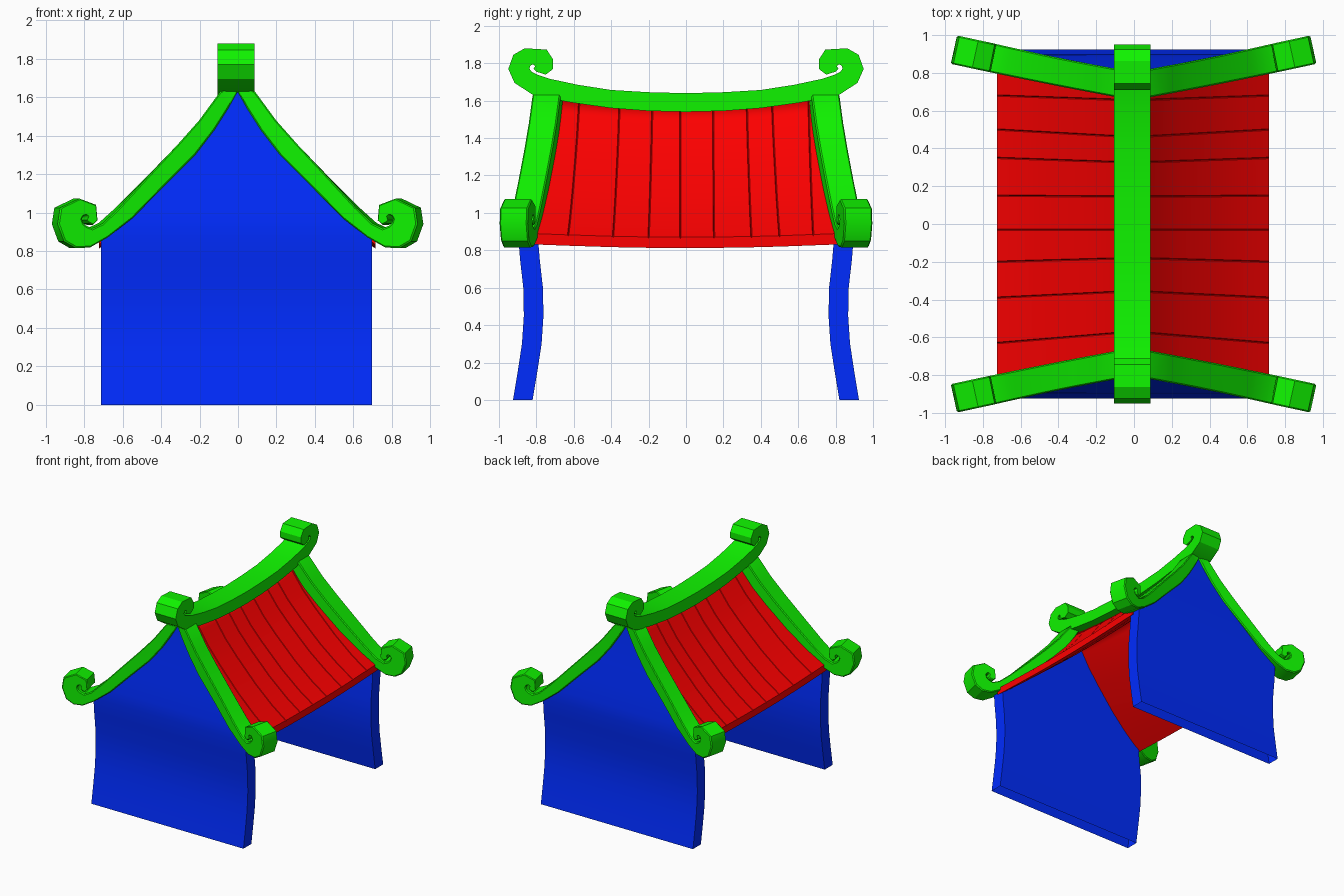
import bpy, bmesh
from math import radians

if "Cube" in bpy.data.objects:
    bpy.data.objects.remove(bpy.data.objects["Cube"])


def material(name, rgb):
    m = bpy.data.materials.new(name)
    m.diffuse_color = (*rgb, 1)
    m.use_nodes = True
    m.node_tree.nodes["Principled BSDF"].inputs["Base Color"].default_value = m.diffuse_color
    return m


RED = material("red", (1, 0.0, 0.0))
GREEN = material("green", (0.005, 0.9, 0.0))
BLUE = material("blue", (0.0, 0.025, 1))


def loft(name, rings, mat, mirror, bevel=0, x=0):
    """Skin a run of equal sections (open start, capped end), mirror, chamfer."""
    bm = bmesh.new()
    rows = [[bm.verts.new(p) for p in r] for r in rings]
    n = len(rows[0])
    for a, b in zip(rows, rows[1:]):
        for i in range(n):
            j = (i + 1) % n
            bm.faces.new((a[i], a[j], b[j], b[i]))
    bm.faces.new(rows[-1])
    bmesh.ops.recalc_face_normals(bm, faces=bm.faces)
    me = bpy.data.meshes.new(name)
    bm.to_mesh(me)
    bm.free()
    me.materials.append(mat)
    ob = bpy.data.objects.new(name, me)
    ob.location.x = x
    bpy.context.collection.objects.link(ob)
    bpy.ops.object.select_all(action='DESELECT')
    ob.select_set(True)
    bpy.context.view_layer.objects.active = ob
    bpy.ops.object.shade_smooth_by_angle(angle=radians(30))
    mod = ob.modifiers.new("Mirror", 'MIRROR')
    mod.use_axis = mirror
    mod.merge_threshold = 0.0005
    if bevel:
        mod = ob.modifiers.new("Bevel", 'BEVEL')
        mod.width, mod.segments = bevel, 1
        mod.limit_method, mod.angle_limit = 'ANGLE', 1.2
    return ob


# Gable walls: height, half width, outer face y
wall = [(0, .705, .925), (.15, .705, .9), (.3, .705, .877), (.45, .705, .867),
        (.6, .705, .87), (.75, .705, .887), (.875, .705, .897), (.98, .565, .887),
        (1.13, .405, .865), (1.31, .225, .835), (1.55, .053, .8), (1.64, .004, .79)]
loft("gable_wall", [[(-w, y, z), (w, y, z), (w, y - .105, z), (-w, y - .105, z)]
                    for z, w, y in wall], BLUE, (False, True, False), x=-.007)

# Ridge beam with scrolled ends: outer (y, z), inner (y, z)
ridge = [(0, 1.54, 0, 1.64), (.2, 1.545, .2, 1.645), (.4, 1.56, .4, 1.657),
         (.6, 1.588, .58, 1.685), (.75, 1.615, .73, 1.717), (.82, 1.632, .79, 1.737),
         (.917, 1.695, .825, 1.754), (.95, 1.77, .838, 1.772), (.923, 1.845, .831, 1.788),
         (.862, 1.88, .82, 1.793), (.745, 1.873, .81, 1.79), (.71, 1.82, .808, 1.782),
         (.71, 1.77, .815, 1.77), (.75, 1.739, .8, 1.755)]
loft("ridge_beam", [[(-.097, a, b), (.097, a, b), (.097, c, d), (-.097, c, d)]
                    for a, b, c, d in ridge], GREEN, (False, True, False), x=-.01)

# Sloping gable beams with scrolled feet: outer (x, z), inner (x, z)
barge = [(0, 1.63, 0, 1.68), (.05, 1.54, .09, 1.63), (.12, 1.43, .2, 1.48),
         (.22, 1.3, .32, 1.345), (.4, 1.12, .47, 1.19), (.56, .97, .63, 1.03),
         (.7, .87, .725, .945), (.8, .818, .785, .918), (.875, .815, .82, .932),
         (.935, .85, .835, .947), (.968, .94, .842, .968), (.955, 1.025, .832, .985),
         (.855, 1.073, .818, .988), (.765, 1.04, .808, .98),
         (.757, .96, .815, .962), (.785, .935, .805, .944)]


def splay(x, z, d):
    t = max(0, min(1, (x - .4) / .4))
    return (x - .22 * t * (d + .075), .73 + .18 * x + .02 * x * x + d, z)


loft("gable_beam", [[splay(a, b, -.075), splay(a, b, .075),
                     splay(c, d, .075), splay(c, d, -.075)] for a, b, c, d in barge],
     GREEN, (True, True, False), bevel=.007, x=-.002)

# Roof slopes, sagging towards the middle: top surface (x, z, thickness)
slope = [(.0, 1.63, .09), (.06, 1.55, .09), (.14, 1.435, .08), (.25, 1.31, .07),
         (.43, 1.125, .06), (.59, .985, .055), (.72, .89, .058)]
ridge_y = [-.72, -.57, -.355, -.18, -.03, .145, .325, .46, .655, .72]
eave_y = [-.83, -.63, -.39, -.2, -.03, .15, .35, .5, .68, .83]


def roof_ring(x, z, thick):
    """Top edge with a V groove at each plank joint, plain underside."""
    t = x / .72

    def height(y):
        return z - (.055 * (1 - t) + .02 * t) * (1 - min(1, (y / .8) ** 2))

    ys = [r * (1 - t) + e * t for r, e in zip(ridge_y, eave_y)]
    top = [(x, ys[0], height(ys[0]))]
    for y in ys[1:-1]:
        top += [(x, y + d, height(y) - drop) for d, drop in ((-.004, 0), (0, .008), (.004, 0))]
    top.append((x, ys[-1], height(ys[-1])))
    return top + [(x, y, height(y) - thick) for y in reversed(ys)]


loft("roof", [roof_ring(*s) for s in slope], RED, (True, False, False), x=-.004)
